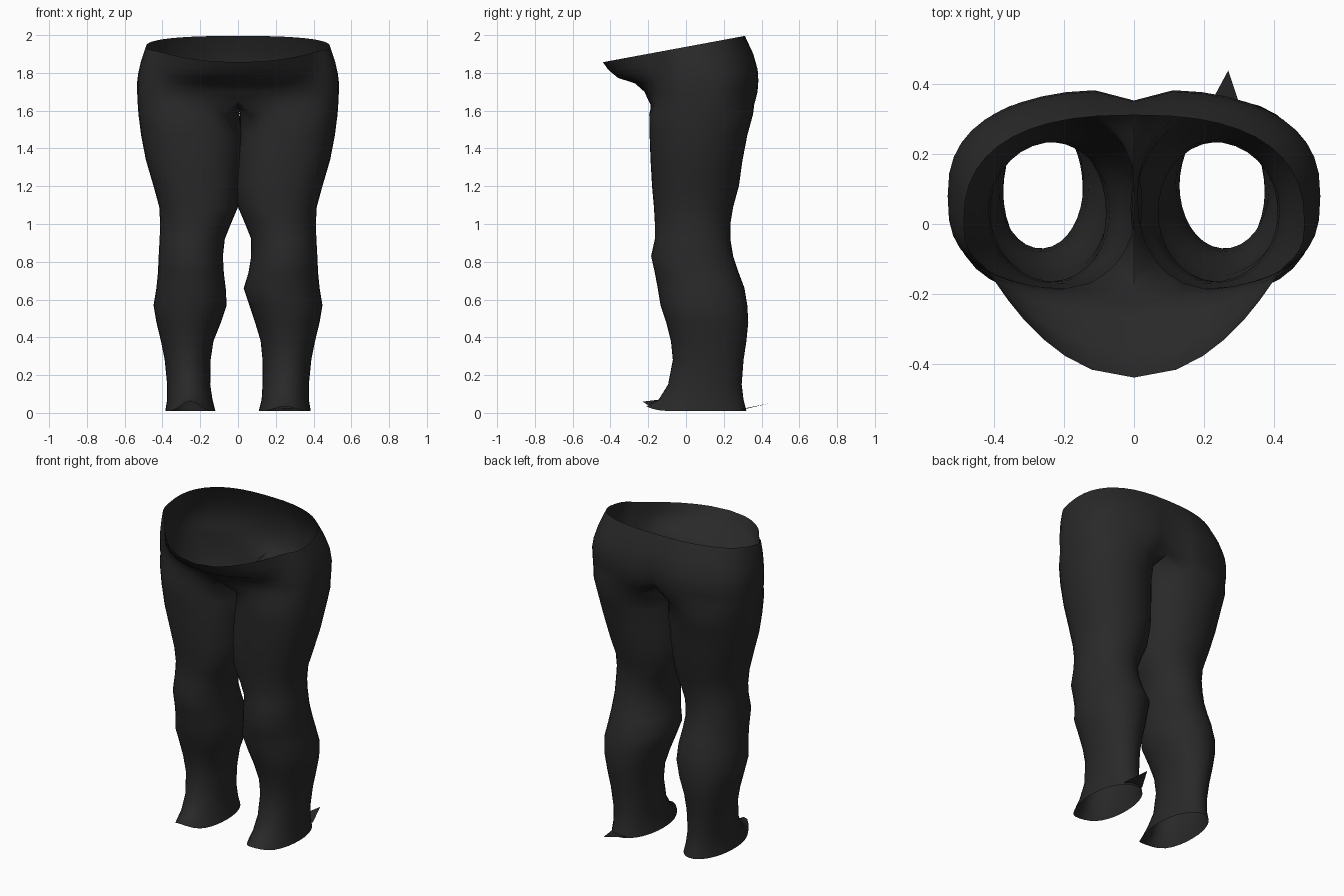
import bpy, bmesh
from math import sin, cos, pi, radians, copysign

cube = bpy.data.objects.get("Cube")
if cube:
    bpy.data.objects.remove(cube)

OUTER, INNER = 23, 9          # points on the outside arc and inner thigh
ARC = radians(128)            # outside arc reaches this far round the leg

# Leg sections: height, outer x, inner x (left), inner x (right), front y, back y
LEG = [
    (0.01, 0.385, 0.11, 0.12, -0.19, 0.32),
    (0.07, 0.375, 0.125, 0.135, -0.145, 0.305),
    (0.15, 0.375, 0.13, 0.147, -0.095, 0.295),
    (0.28, 0.388, 0.13, 0.145, -0.07, 0.305),
    (0.38, 0.408, 0.12, 0.13, -0.08, 0.32),
    (0.48, 0.432, 0.09, 0.09, -0.105, 0.33),
    (0.57, 0.447, 0.06, 0.06, -0.135, 0.325),
    (0.66, 0.432, 0.03, 0.065, -0.15, 0.31),
    (0.74, 0.424, 0.055, 0.075, -0.165, 0.28),
    (0.83, 0.42, 0.07, 0.08, -0.185, 0.25),
    (0.92, 0.415, 0.07, 0.07, -0.165, 0.235),
    (1.0, 0.412, 0.038, 0.038, -0.165, 0.235),
    (1.09, 0.417, 0.0, 0.0, -0.17, 0.25),
    (1.2, 0.447, -0.01, -0.006, -0.18, 0.28),
    (1.34, 0.488, -0.006, -0.02, -0.188, 0.30),
    (1.47, 0.513, 0.008, -0.024, -0.193, 0.325),
    (1.58, 0.527, 0.01, -0.008, -0.195, 0.355),
]
# Hip sections: height, tilt, half width, front y, back y, middle y, belly, cleft
HIP = [
    (1.65, 0.0, 0.532, -0.197, 0.373, 0.08, 0.0, 0.07),
    (1.70, 0.0, 0.534, -0.20, 0.384, 0.08, 0.02, 0.045),
    (1.75, 0.02, 0.534, -0.20, 0.388, 0.08, 0.07, 0.035),
    (1.795, 0.06, 0.528, -0.20, 0.384, 0.07, 0.16, 0.03),
    (1.86, 0.11, 0.513, -0.195, 0.36, 0.04, 0.215, 0.01),
    (1.938, 0.185, 0.488, -0.185, 0.312, 0.0, 0.255, 0.0),
]


def power(v, n):
    return copysign(abs(v) ** (2 / n), v)


def leg_ring(bm, sec, side):
    z, xo, xl, xr, yf, yb = sec
    xi = xl if side > 0 else xr
    cx, rx, cy, ry = (xo + xi) / 2, (xo - xi) / 2, (yf + yb) / 2, (yb - yf) / 2
    gap = 2 * pi - 2 * ARC
    angles = [-ARC + 2 * ARC * i / (OUTER - 1) for i in range(OUTER)]
    angles += [ARC + gap * (i + 1) / (INNER + 1) for i in range(INNER)]
    # Thighs are squarer in front than behind; calves are round
    toe = 0.025 if side > 0 else 0.05
    ring = []
    for a in angles:
        n = 2.3 if z > 1.05 and sin(a) < 0 else 2.05
        # The hem lifts and points forward at the toe
        lift = toe * max(0, -sin(a)) ** 8 if z < 0.05 else 0
        ring.append(bm.verts.new((side * (cx + rx * power(cos(a), n)),
                                  cy + ry * power(sin(a), n) - 0.8 * lift, z + lift)))
    return ring


def hip_ring(bm, sec, side):
    z, tilt, xo, yf, yb, cy, belly, cleft = sec
    ring = []
    for i in range(OUTER):
        a = -pi / 2 + pi * i / (OUTER - 1)
        n = 2.8 if a < 0 else 2.5
        x = 0 if i in (0, OUTER - 1) else xo * power(cos(a), n)
        s = power(sin(a), n)
        if s < 0:
            y = cy + (cy - yf) * s - belly * max(0, 1 - (x / 0.42) ** 2)
        else:
            y = cy + (yb - cy) * s - cleft * max(0, 1 - x / 0.15) ** 2
        ring.append(bm.verts.new((side * x, y, z + tilt * y)))
    return ring


def bridge(bm, low, high, closed):
    n = len(low)
    for i in range(n if closed else n - 1):
        j = (i + 1) % n
        bm.faces.new((low[i], low[j], high[j], high[i]))


bm = bmesh.new()
for side in (1, -1):
    legs = [leg_ring(bm, s, side) for s in LEG]
    hips = [hip_ring(bm, s, side) for s in HIP]
    # Crotch seam runs from back centre to front centre
    back, front = hips[0][-1].co, hips[0][0].co
    seam = []
    for i in range(INNER):
        t = (i + 1) / (INNER + 1)
        co = back.lerp(front, t)
        co.z -= 0.03 * sin(pi * t)
        seam.append(bm.verts.new(co))
    for low, high in zip(legs, legs[1:] + [hips[0] + seam]):
        bridge(bm, low, high, True)
    for low, high in zip(hips, hips[1:]):
        bridge(bm, low, high, False)

# Sew the halves together along the centre
bmesh.ops.remove_doubles(bm, verts=[v for v in bm.verts if v.co.z > 1.6], dist=0.0005)
bmesh.ops.recalc_face_normals(bm, faces=bm.faces)

# Loose pointed corner at the back of the left hem
corner = [bm.verts.new(p) for p in
          ((0.32, 0.29, 0.02), (0.27, 0.44, 0.05), (0.2, 0.31, 0.02))]
bm.faces.new(corner)

mesh = bpy.data.meshes.new("trousers")
bm.to_mesh(mesh)
bm.free()
trousers = bpy.data.objects.new("trousers", mesh)
bpy.context.collection.objects.link(trousers)

# Black cloth
cloth = bpy.data.materials.new("black_cloth")
cloth.use_nodes = True
colour = (0.022, 0.022, 0.022, 1)
cloth.diffuse_color = colour
cloth.node_tree.nodes["Principled BSDF"].inputs["Base Color"].default_value = colour
mesh.materials.append(cloth)

bpy.context.view_layer.objects.active = trousers
trousers.select_set(True)
bpy.ops.object.shade_smooth_by_angle(angle=radians(60))
